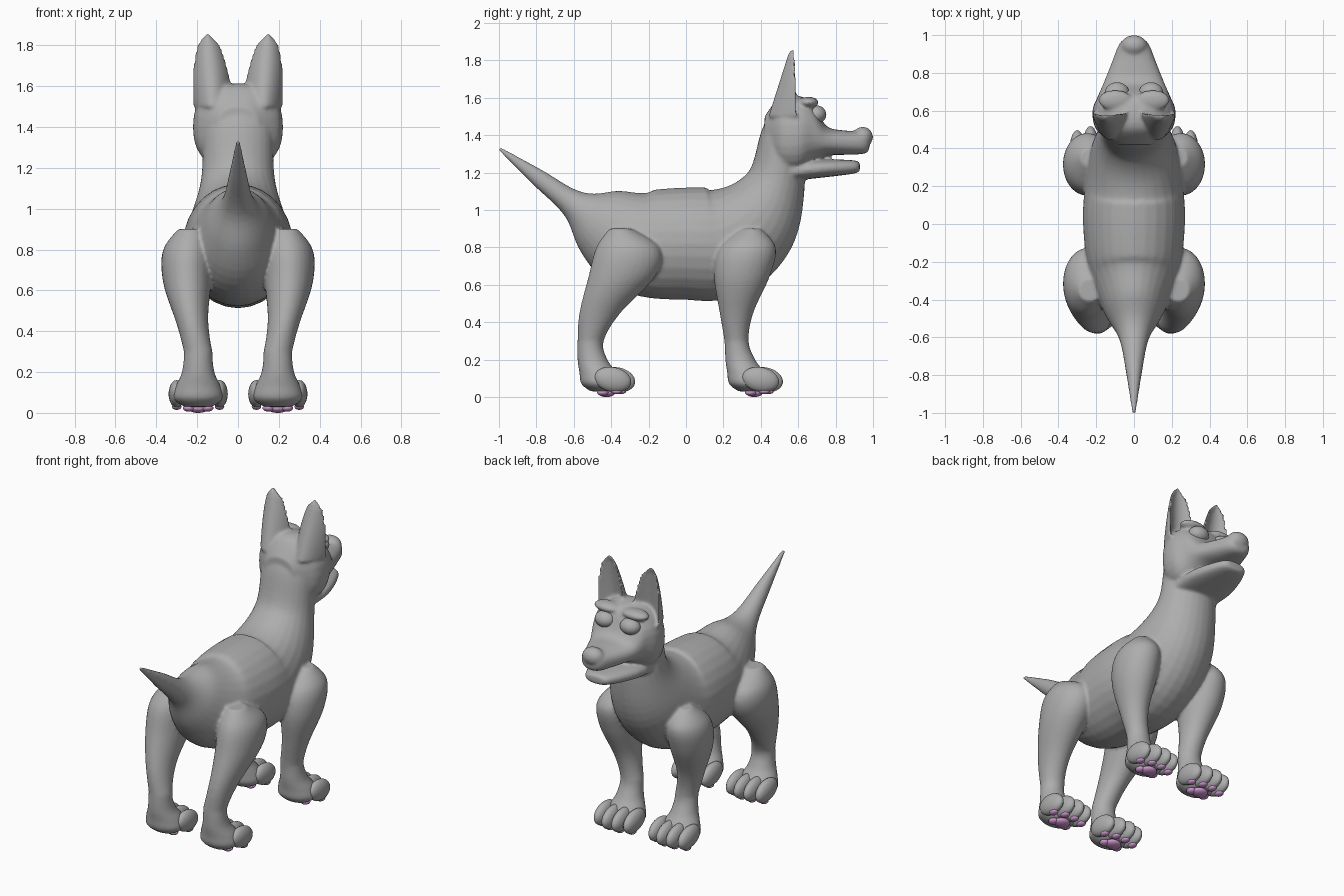
import bpy, bmesh
from math import sin, cos, pi, sqrt, atan2, copysign
from mathutils import Matrix, Vector

cube = bpy.data.objects.get("Cube")
if cube:
    bpy.data.objects.remove(cube)


def material(name, colour):
    mat = bpy.data.materials.new(name)
    mat.use_nodes = True
    mat.diffuse_color = colour
    mat.node_tree.nodes["Principled BSDF"].inputs["Base Color"].default_value = colour
    return mat


grey = material("soft grey", (0.42, 0.42, 0.42, 1))
pink = material("pad pink", (0.6, 0.3, 0.6, 1))


def spline(before, start, end, after, t):
    """Smooth value between start and end."""
    bend = 2 * before - 5 * start + 4 * end - after
    twist = 3 * (start - end) + after - before
    return start + t * (end - before + t * (bend + t * twist)) / 2


def densify(stations, steps=6):
    last = len(stations) - 1
    dense = []
    for i in range(last):
        near = [stations[max(i - 1, 0)], stations[i],
                stations[i + 1], stations[min(i + 2, last)]]
        for step in range(steps):
            dense.append([spline(*values, step / steps) for values in zip(*near)])
    return dense + [stations[last]]


def loft(bm, stations, across=lambda z: 0, side=1, heading=None,
         power=1, cupped=False, sides=28):
    """Skin rings given as (y, z, half depth, half width).

    Rings stand square to the path unless a fixed heading is given."""
    path = densify(stations)
    rings = []
    for i, (y, z, depth, width) in enumerate(path):
        behind, ahead = path[max(i - 1, 0)], path[min(i + 1, len(path) - 1)]
        angle = heading
        if heading is None:
            angle = atan2(ahead[1] - behind[1], ahead[0] - behind[0])
        ring = []
        for k in range(sides):
            turn = 2 * pi * k / sides
            c = copysign(abs(cos(turn)) ** power, cos(turn))
            s = copysign(abs(sin(turn)) ** power, sin(turn))
            if cupped:
                s = (s if s > 0 else s / 10) - c * c
            ring.append(bm.verts.new((side * (across(z) + max(width, 0.005) * c),
                                      y - depth * s * sin(angle),
                                      z + depth * s * cos(angle))))
        rings.append(ring)
    for ring, following in zip(rings, rings[1:]):
        for k in range(sides):
            n = (k + 1) % sides
            bm.faces.new((ring[k], ring[n], following[n], following[k]))
    bm.faces.new(rings[0])
    bm.faces.new(rings[-1][::-1])


def ball(bm, centre, radii, tilt=0):
    matrix = (Matrix.Translation(Vector(centre)) @ Matrix.Rotation(tilt, 4, 'X')
              @ Matrix.Diagonal((*radii, 1)))
    bmesh.ops.create_uvsphere(bm, u_segments=24, v_segments=14, radius=1, matrix=matrix)


def finish(bm, name, mat):
    bmesh.ops.recalc_face_normals(bm, faces=bm.faces[:])
    for face in bm.faces:
        face.smooth = True
    mesh = bpy.data.meshes.new(name)
    bm.to_mesh(mesh)
    bm.free()
    mesh.materials.append(mat)
    obj = bpy.data.objects.new(name, mesh)
    bpy.context.scene.collection.objects.link(obj)
    return obj


# Tail, trunk and neck in one sweep
trunk = [(-1, 1.33, .01, .01), (-.8, 1.18, .045, .04), (-.6, 1.03, .08, .08),
         (-.45, .93, .2, .16), (-.25, .83, .28, .24), (0, .82, .3, .27),
         (.2, .83, .3, .26), (.37, .95, .25, .23), (.48, 1.15, .16, .18),
         (.51, 1.4, .11, .17), (.54, 1.5, .08, .15)]

# Skull with muzzle, and lower jaw
skull = [(.42, 1.4, .1, .1), (.5, 1.4, .2, .2), (.6, 1.4, .21, .22),
         (.68, 1.41, .16, .19), (.75, 1.37, .08, .16), (.85, 1.36, .065, .12),
         (.95, 1.36, .06, .08), (.98, 1.36, .04, .05)]
jaw = [(.5, 1.2, .05, .15), (.7, 1.22, .05, .16),
       (.9, 1.23, .035, .09), (.93, 1.23, .015, .03)]

# Ear narrows along a quarter ellipse
ear_steps = [i / 8 for i in range(9)]
ear = [(.52 + .05 * t, 1.5 + .36 * t, .08 - .065 * t, .1 * sqrt(1 - t * t))
       for t in ear_steps]

# Upper legs differ, paws are shared
foreleg = [(.35, .9, .05, .05), (.33, .8, .15, .12), (.3, .65, .15, .12),
           (.27, .45, .09, .08), (.27, .3, .065, .07)]
hind_leg = [(-.35, .9, .06, .06), (-.31, .8, .17, .12), (-.34, .65, .18, .12),
            (-.46, .45, .11, .08), (-.51, .3, .07, .07)]
paw = [(.29, .2, .08, .08), (.32, .13, .1, .11), (.33, .07, .1, .12),
       (.34, .03, .06, .07)]
paw_x = 0.195
hind_shift = -0.79


def leg_x(z):
    """Legs bow outward at the thigh."""
    rise = min(max((z - 0.3) / 0.8, 0), 1)
    return paw_x + 0.055 * sin(pi * rise)


def ear_x(z):
    return 0.12 + 0.08 * (z - 1.5)


# Fuse the main volumes into one soft skin
bm = bmesh.new()
loft(bm, trunk)
loft(bm, skull, heading=0, power=0.85)
loft(bm, jaw, heading=0, power=0.8)
ball(bm, (0, .945, 1.39), (.07, .055, .055))
for side in (-1, 1):
    loft(bm, ear, ear_x, side, heading=pi / 2, cupped=True)
    for upper, shift in ((foreleg, 0), (hind_leg, hind_shift)):
        lower = [(y + shift, *rest) for y, *rest in paw]
        loft(bm, upper + lower, leg_x, side, heading=pi / 2)
    # Brow
    ball(bm, (side * .1, .655, 1.575), (.09, .055, .03))
body = finish(bm, "body", grey)
remesh = body.modifiers.new("Fuse", 'REMESH')
remesh.mode = 'VOXEL'
remesh.voxel_size = 0.009
remesh.use_smooth_shade = True
soften = body.modifiers.new("Soften", 'SMOOTH')
soften.factor = 0.5
soften.iterations = 8

# Eyes, toes and paw pads
for side, word in ((-1, "right"), (1, "left")):
    bm = bmesh.new()
    ball(bm, (side * .09, .695, 1.51), (.065, .055, .05))
    finish(bm, word + "_eye", grey)
    for end, shift in (("front", 0), ("hind", hind_shift)):
        toes, pads = bmesh.new(), bmesh.new()
        for i in range(4):
            offset = 0.07 * (i - 1.5)
            x = side * paw_x + offset
            y = 0.43 + shift - abs(offset) * 0.3
            ball(toes, (x, y, .093), (.04, .1, .066), tilt=-0.2)
            ball(pads, (x, y + .02, .03), (.023, .03, .015))
        ball(pads, (side * paw_x, .365 + shift, .022), (.05, .045, .022))
        for lobe in (-.045, .045):
            ball(pads, (side * paw_x + lobe, .345 + shift, .024), (.03, .03, .018))
        finish(toes, f"{word}_{end}_toes", grey)
        finish(pads, f"{word}_{end}_pads", pink)
